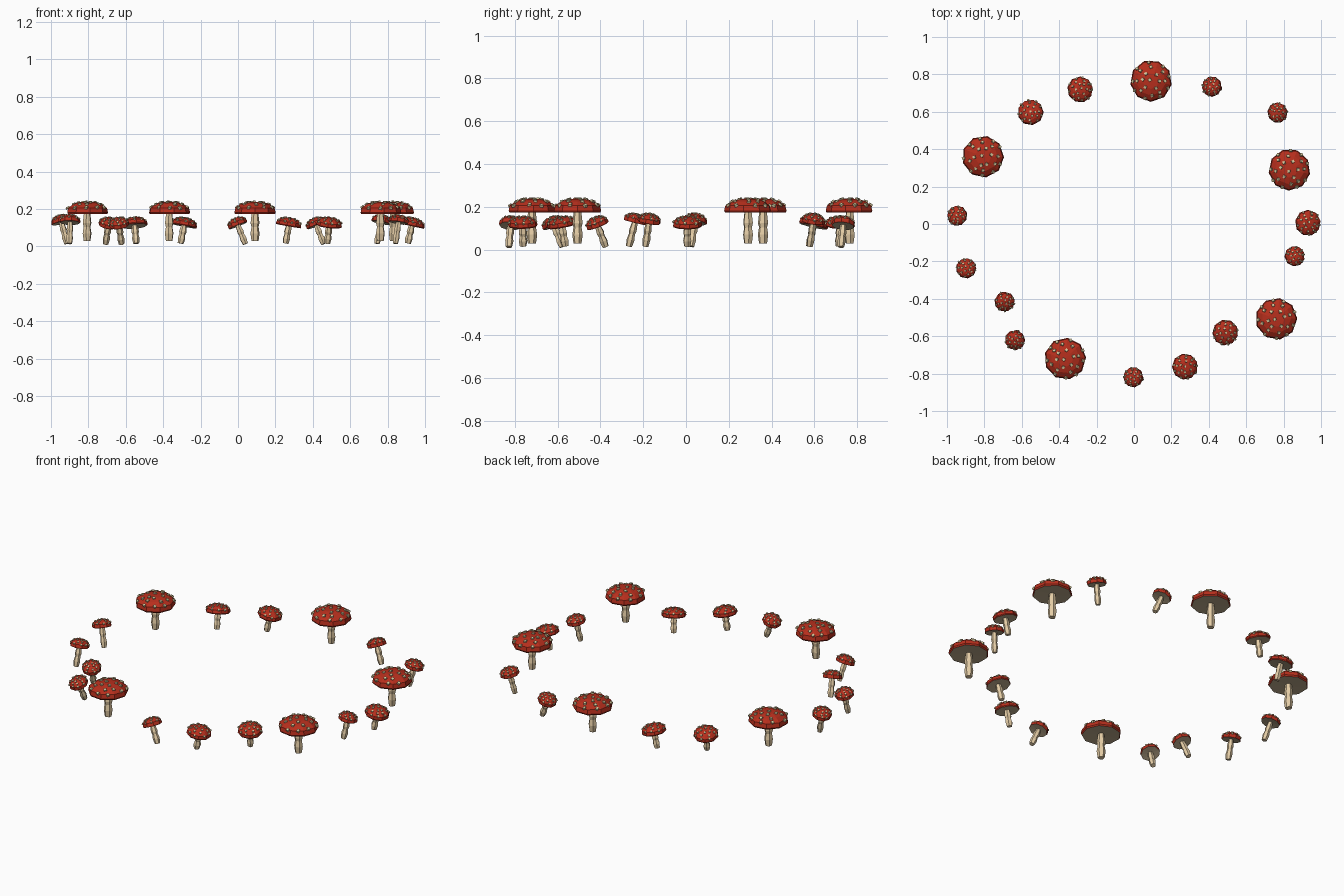
import bpy, bmesh, math, random
from mathutils import Vector, Matrix

if "Cube" in bpy.data.objects:
    bpy.data.objects.remove(bpy.data.objects["Cube"])

random.seed(4)


def material(name, rgb):
    m = bpy.data.materials.new(name)
    m.diffuse_color = (*rgb, 1)
    m.use_nodes = True
    m.node_tree.nodes["Principled BSDF"].inputs["Base Color"].default_value = m.diffuse_color
    return m


RED = material("cap red", (0.47, 0.028, 0.012))
GILL = material("gill tan", (0.50, 0.40, 0.26))
STEM = material("stem cream", (0.78, 0.61, 0.38))
SPOT = material("spot tan", (0.66, 0.56, 0.32))


def finish(bm, name, mats, matrix):
    me = bpy.data.meshes.new(name)
    bm.to_mesh(me)
    bm.free()
    for m in mats:
        me.materials.append(m)
    ob = bpy.data.objects.new(name, me)
    ob.matrix_world = matrix
    bpy.context.collection.objects.link(ob)
    return ob


def lathe(profile, sides, phase=0.0):
    """Closed faceted solid of revolution from (radius, z) points."""
    bm = bmesh.new()
    rings = []
    for r, z in profile:
        if r == 0:
            rings.append([bm.verts.new((0, 0, z))] * sides)
        else:
            rings.append([bm.verts.new((r * math.cos(phase + 2 * math.pi * i / sides),
                                        r * math.sin(phase + 2 * math.pi * i / sides), z))
                          for i in range(sides)])
    for a, b in zip(rings, rings[1:]):
        for i in range(sides):
            j = (i + 1) % sides
            vs = list(dict.fromkeys((a[i], a[j], b[j], b[i])))
            bm.faces.new(vs)
    bmesh.ops.recalc_face_normals(bm, faces=bm.faces[:])
    return bm


def cap_point(profile, s):
    """Height and normal at radius s on the upper cap profile."""
    for (r0, z0), (r1, z1) in zip(profile, profile[1:]):
        if r1 <= s <= r0 and z1 > z0:
            t = (r0 - s) / max(r0 - r1, 1e-6)
            return z0 + t * (z1 - z0), Vector((z1 - z0, 0, r0 - r1)).normalized()
    return profile[-1][1], Vector((0, 0, 1))


def mushroom(name, cap, base, R, T, stem_r, spot):
    """cap, base: middle of the cap and foot of the stem; R, T: cap radius and thickness."""
    axis = cap - base
    L = axis.length
    mat = Matrix.Translation(base) @ axis.to_track_quat('Z', 'Y').to_matrix().to_4x4()
    zb = L - T * 0.5
    phase = random.uniform(0, 0.7)

    # stem with swollen foot and a slight ring under the cap
    q = stem_r
    bm = lathe([(0, 0), (q * .85, 0), (q * 1.1, zb * .28), (q * .85, zb * .52),
                (q * 1.08, zb * .66), (q * .75, zb + T * .2), (0, zb + T * .2)], 6, phase)
    finish(bm, name + "_stem", [STEM], mat)

    # cap with pale underside
    prof = [(0, zb + T * .08), (R * .96, zb), (R, zb + T * .12), (R * .95, zb + T * .50),
            (R * .70, zb + T * .80), (R * .38, zb + T * .97), (0, zb + T)]
    bm = lathe(prof, 9, phase)
    for f in bm.faces:
        if f.calc_center_median().z < zb + T * .07 and f.normal.z < -0.5:
            f.material_index = 1
    finish(bm, name + "_cap", [RED, GILL], mat)

    # raised spots in rings over the cap
    bm = bmesh.new()
    for frac, count in ((0.08, 1), (.42, 6), (.70, 8), (.92, 9)):
        for i in range(count):
            a = phase + 2 * math.pi * (i + random.uniform(-.2, .2)) / count + frac * 2
            s = R * frac * random.uniform(.95, 1.03)
            z, n = cap_point(prof[2:], s)
            rot = Matrix.Rotation(a, 4, 'Z')
            m = (rot @ Matrix.Translation((s * .98, 0, z))
                 @ n.to_track_quat('Z', 'Y').to_matrix().to_4x4()
                 @ Matrix.Rotation(random.uniform(0, 3), 4, 'Z'))
            bmesh.ops.create_cone(bm, cap_ends=True, segments=4, radius1=spot,
                                  radius2=spot * .8, depth=spot * .9, matrix=m)
    finish(bm, name + "_spots", [SPOT], mat)


# kind: cap height, foot height, cap radius, cap thickness, stem radius, spot size
KINDS = {
    "large": (.206, .03, .112, .066, .0225, .0125),
    "medium": (.131, .016, .070, .046, .0185, .0085),
    "tall_small": (.147, .015, .055, .042, .0170, .0075),
    "leaning_small": (.131, .013, .055, .044, .0175, .0075),
}
# cap x, y and offset of the foot
PLACES = {
    "large": [(.091, .765, 0, 0), (-.807, .36, 0, 0), (.831, .29, 0, 0),
              (.761, -.507, 0, 0), (-.368, -.72, 0, 0)],
    "medium": [(-.554, .60, .01, -.026), (-.285, .72, -.022, -.006), (.933, .006, -.025, 0),
               (.490, -.583, -.013, .02), (.275, -.763, -.02, .002)],
    "tall_small": [(.770, .597, -.027, -.019), (.861, -.17, -.02, -.02),
                   (-.897, -.234, -.004, -.033), (-.948, .046, .033, -.022)],
    "leaning_small": [(.412, .736, .046, -.012), (-.008, -.818, .048, -.01),
                      (-.638, -.625, .015, .047), (-.690, -.42, -.018, .045)],
}
for kind, places in PLACES.items():
    zc, z0, R, T, q, sp = KINDS[kind]
    for i, (x, y, dx, dy) in enumerate(places, 1):
        mushroom(f"{kind}_mushroom_{i}", Vector((x, y, zc)), Vector((x + dx, y + dy, z0)),
                 R, T, q, sp)
